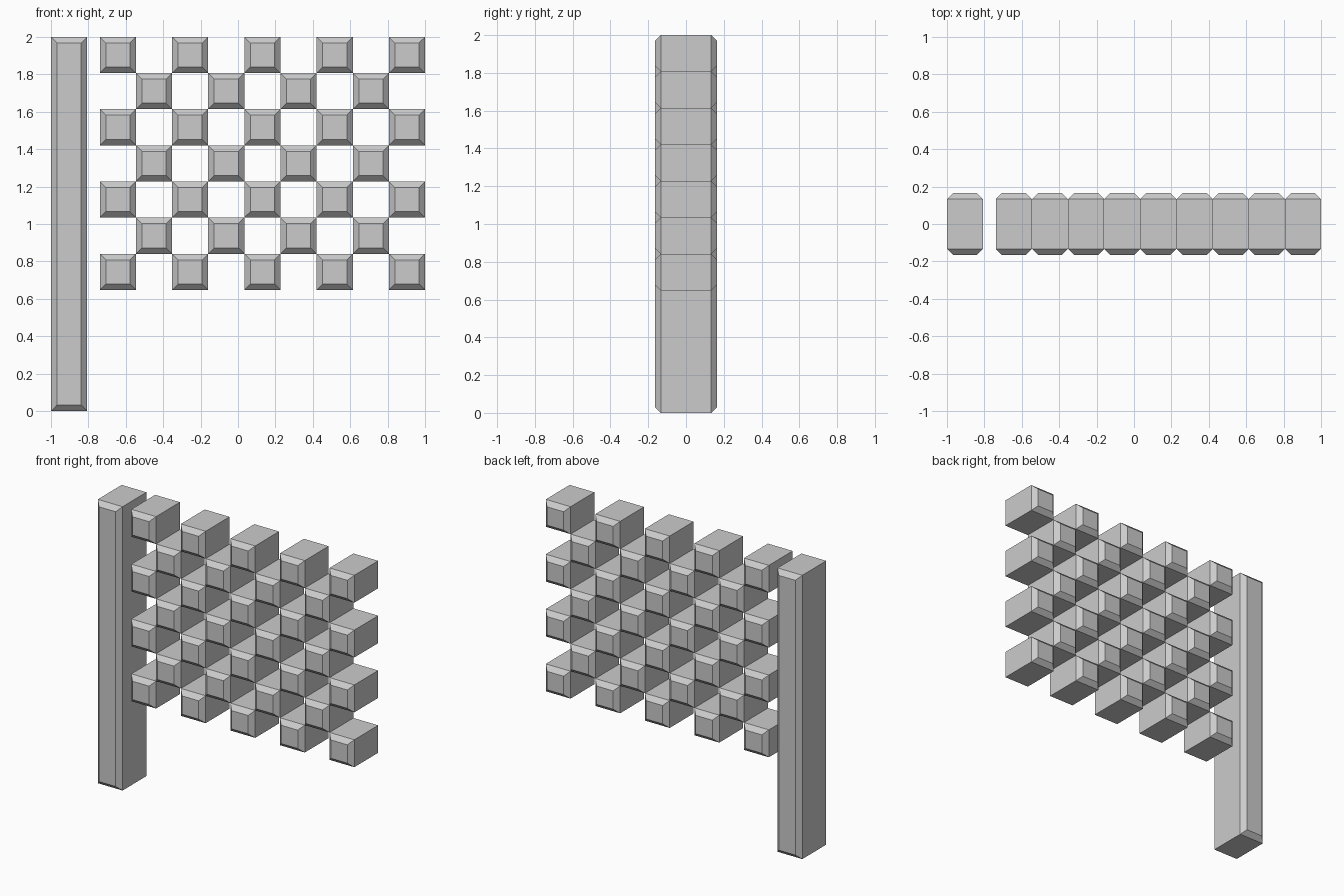
import bpy
import bmesh

cube = bpy.data.objects.get("Cube")
if cube:
    bpy.data.objects.remove(cube, do_unlink=True)

CELL = 0.1932      # side of one block
DEPTH = 0.165      # half thickness
CHAMFER = 0.032

grey = bpy.data.materials.new("plain grey")
grey.use_nodes = True
colour = (0.6, 0.6, 0.6, 1)
grey.diffuse_color = colour
grey.node_tree.nodes["Principled BSDF"].inputs["Base Color"].default_value = colour


def add_block(bm, x0, x1, z0, z1):
    """Box with chamfered edges around its front and back faces."""
    loops = []
    for y, inset in ((-DEPTH, CHAMFER), (CHAMFER - DEPTH, 0),
                     (DEPTH - CHAMFER, 0), (DEPTH, CHAMFER)):
        a, b, c, d = x0 + inset, x1 - inset, z0 + inset, z1 - inset
        loops.append([bm.verts.new((x, y, z))
                      for x, z in ((a, c), (b, c), (b, d), (a, d))])
    bm.faces.new(loops[0])
    bm.faces.new(loops[-1][::-1])
    for near, far in zip(loops, loops[1:]):
        for i in range(4):
            j = (i + 1) % 4
            bm.faces.new((near[j], near[i], far[i], far[j]))


def make_object(name, blocks):
    bm = bmesh.new()
    for block in blocks:
        add_block(bm, *block)
    bmesh.ops.recalc_face_normals(bm, faces=bm.faces)
    mesh = bpy.data.meshes.new(name)
    bm.to_mesh(mesh)
    bm.free()
    mesh.materials.append(grey)
    bpy.context.collection.objects.link(bpy.data.objects.new(name, mesh))


# Tall pole on the right-hand side
make_object("flag_pole", [(-1, -1 + CELL, 0, 2)])

# Checkered flag: every other cell of a nine by seven grid
cells = []
for row in range(7):
    for col in range(row % 2, 9, 2):
        x, z = 1 - (9 - col) * CELL, 2 - (row + 1) * CELL
        cells.append((x, x + CELL, z, z + CELL))
make_object("checkered_flag", cells)
